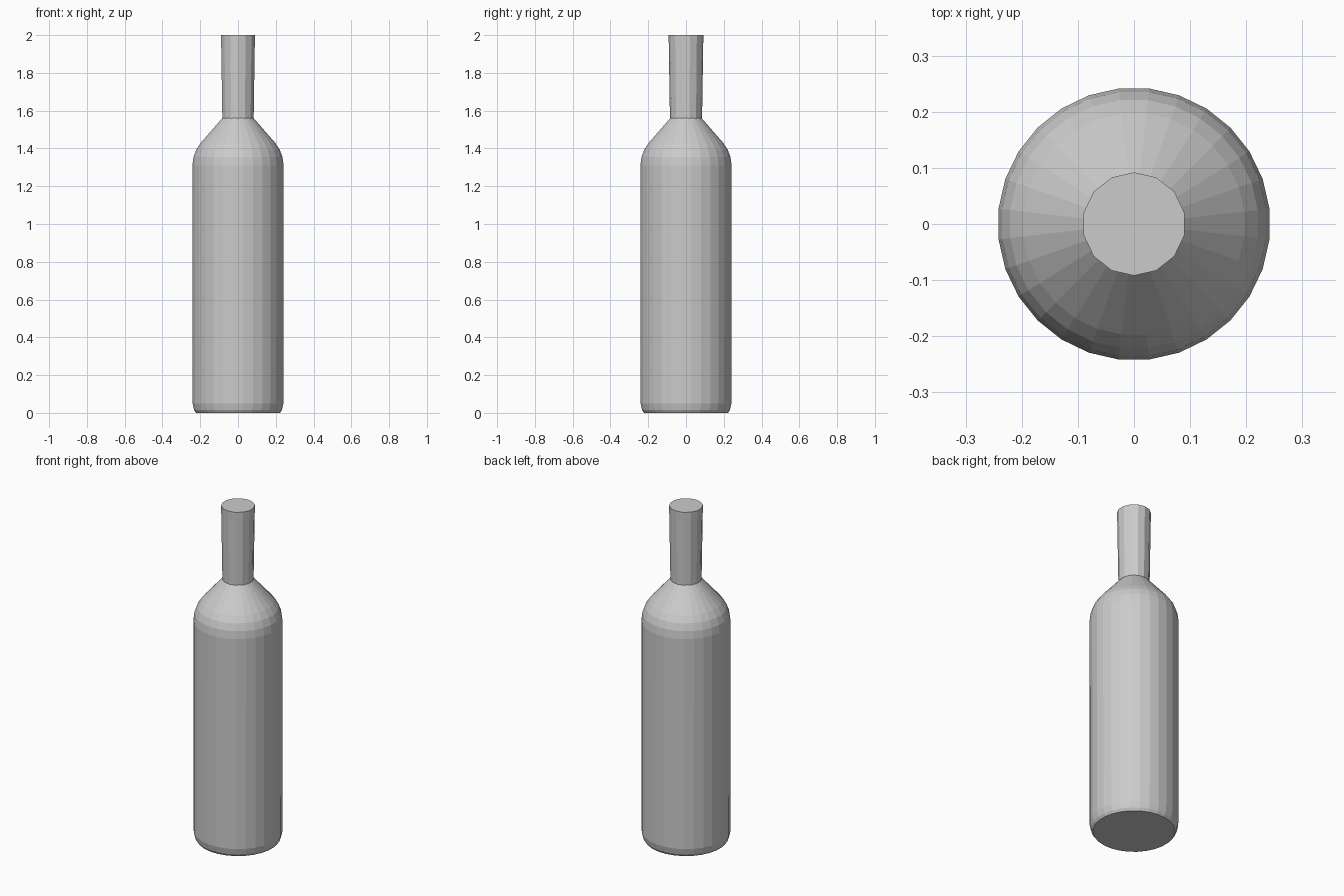
import bpy, bmesh
from math import cos, sin, pi

if "Cube" in bpy.data.objects:
    bpy.data.objects.remove(bpy.data.objects["Cube"])


def lathe(name, profile, sides, cap_bottom=False, cap_top=False):
    """Revolve (radius, height) points around z into a flat-shaded part."""
    bm = bmesh.new()
    rings = []
    for r, z in profile:
        rings.append([bm.verts.new((r * cos(2 * pi * (i + 0.5) / sides),
                                    r * sin(2 * pi * (i + 0.5) / sides), z))
                      for i in range(sides)])
    for low, high in zip(rings, rings[1:]):
        for i in range(sides):
            j = (i + 1) % sides
            bm.faces.new((low[i], low[j], high[j], high[i]))
    if cap_bottom:
        bm.faces.new(rings[0][::-1])
    if cap_top:
        bm.faces.new(rings[-1])
    mesh = bpy.data.meshes.new(name)
    bm.to_mesh(mesh)
    bm.free()
    obj = bpy.data.objects.new(name, mesh)
    bpy.context.collection.objects.link(obj)
    return obj


# Body: rounded foot, straight wall, curved then conical shoulder
lathe("bottle_body",
      [(0.224, 0.0), (0.234, 0.015), (0.242, 0.05), (0.243, 1.31),
       (0.237, 1.355), (0.222, 1.395), (0.198, 1.43), (0.084, 1.56)],
      28, cap_bottom=True)

# Neck: slightly flared towards a flat closed top
lathe("bottle_neck", [(0.085, 1.557), (0.092, 2.0)], 14, cap_top=True)
